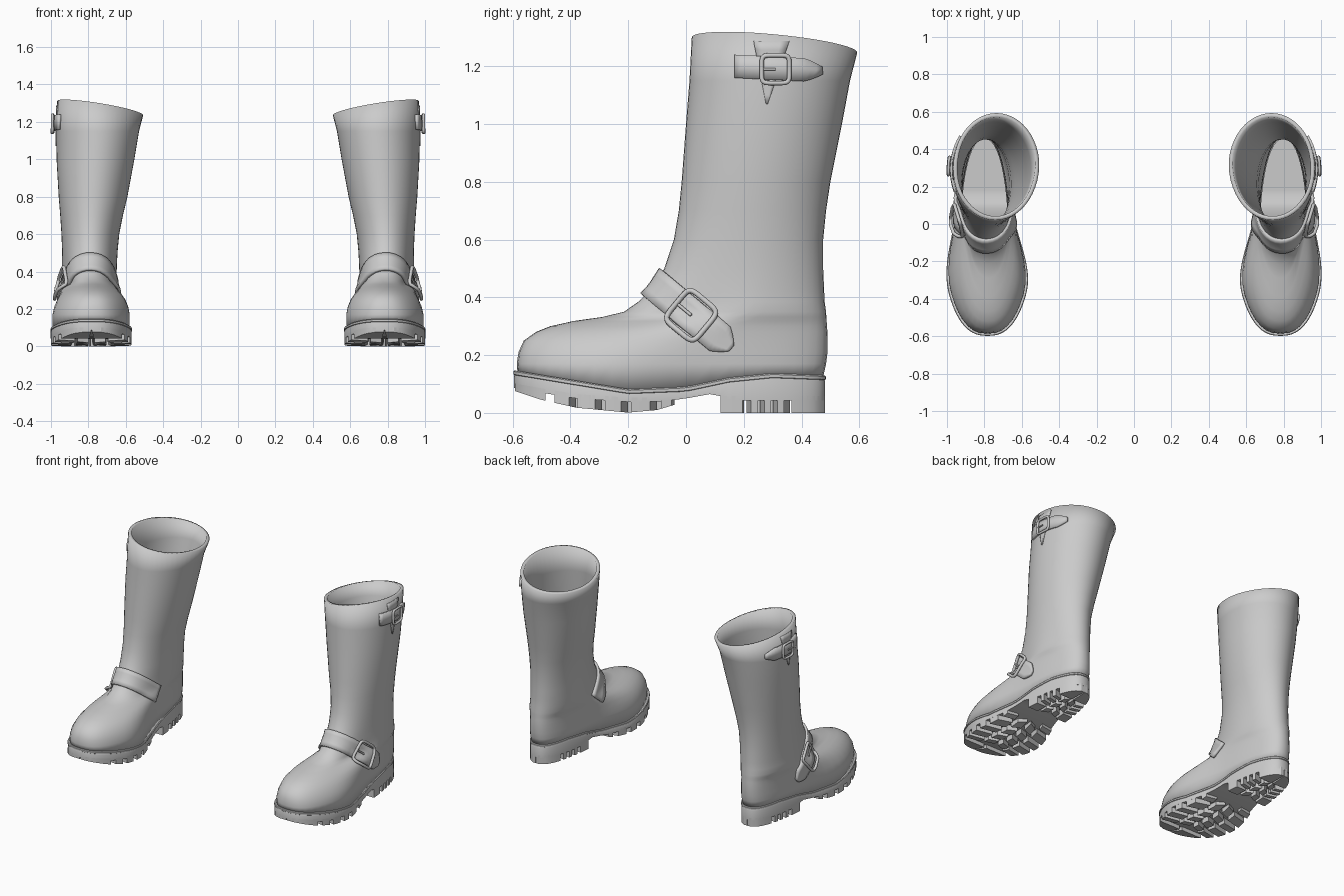
import bpy, bmesh, math
from mathutils import Vector
from mathutils.bvhtree import BVHTree

if "Cube" in bpy.data.objects:
    bpy.data.objects.remove(bpy.data.objects["Cube"])

grey = bpy.data.materials.new("boot_grey")
grey.diffuse_color = (0.6, 0.6, 0.6, 1)
grey.use_nodes = True
grey.node_tree.nodes["Principled BSDF"].inputs["Base Color"].default_value = grey.diffuse_color
N = 48


def lerp(a, b, t):
    return a + (b - a) * t


def table(pts, v):
    """Piecewise-linear lookup."""
    for (a, p), (b, q) in zip(pts, pts[1:]):
        if v <= b:
            return lerp(p, q, max(0, (v - a) / (b - a)))
    return pts[-1][1]


def mirrored(ob):
    ob.data.materials.append(grey)
    m = ob.modifiers.new("pair", 'MIRROR')
    m.use_mirror_merge = False
    return ob


def make(name, verts, faces, angle=35, thick=0, offset=0):
    me = bpy.data.meshes.new(name)
    me.from_pydata([tuple(v) for v in verts], [], faces)
    for p in me.polygons:
        p.use_smooth = True
    me.set_sharp_from_angle(angle=math.radians(angle))
    ob = bpy.data.objects.new(name, me)
    bpy.context.collection.objects.link(ob)
    if thick:
        s = ob.modifiers.new("thickness", 'SOLIDIFY')
        s.thickness, s.offset = thick, offset
    return mirrored(ob)


def section(c, s, yf, yb, wf, wh, cf, ch, p):
    """Point of a foot-shaped outline; c = 1 at the toe, -1 at the heel."""
    k = min(1, max(0, (c + 0.3) / 0.9))
    k = k * k * (3 - 2 * k)
    x = lerp(ch, cf, k) + math.copysign(abs(s) ** p, s) * lerp(wh, wf, k)
    return x, (yf + yb) / 2 - c * (yb - yf) / 2


def ring(n, *args):
    return [section(math.cos(2 * math.pi * i / n), math.sin(2 * math.pi * i / n), *args)
            for i in range(n)]


def loft_faces(rows, n):
    return [(r * n + i, r * n + (i + 1) % n, (r + 1) * n + (i + 1) % n, (r + 1) * n + i)
            for r in range(rows - 1) for i in range(n)]


def welt(y):
    return table([(-.6, .148), (-.4, .115), (-.2, .082), (0, .09), (.15, .122), (.3, .137), (.48, .13)], y)


def plate(y):
    return table([(-.6, .088), (-.5, .07), (-.38, .05), (-.2, .038), (-.08, .04), (0, .05),
                  (.11, .07), (.125, .043), (.48, .043)], y)


def tread(y):
    return 0 if y > .1 else table([(-.6, .078), (-.5, .045), (-.38, .018), (-.2, .001), (-.1, .01), (0, .04)], y)


# Upper: z, front y, back y, fore half width, heel half width, fore x, heel x
rings = [
    (None, -.583, .474, .232, .148, .783, .80), (.17, -.586, .485, .232, .152, .783, .80),
    (.21, -.58, .49, .222, .152, .782, .80), (.25, -.562, .49, .20, .152, .78, .80),
    (.28, -.52, .49, .175, .152, .78, .80), (.30, -.47, .488, .15, .152, .78, .80),
    (.318, -.39, .487, .127, .152, .78, .80), (.332, -.29, .486, .12, .152, .78, .80),
    (.35, -.215, .485, .125, .152, .785, .80), (.385, -.165, .48, .132, .15, .79, .797),
    (.43, -.12, .478, .138, .149, .79, .795), (.5, -.075, .475, .145, .149, .79, .793),
    (.6, -.042, .475, .153, .155, .788, .79), (.7, -.025, .485, .167, .168, .782, .783),
    (.8, -.015, .50, .183, .184, .775, .775), (1.0, 0, .54, .208, .208, .762, .762),
    (1.15, .012, .568, .221, .221, .75, .75), ("rim", .02, .593, .23, .23, .741, .735)]
verts = []
for j, (z, *a) in enumerate(rings):
    for x, y in ring(N, *a, lerp(.8, 1, min(1, j / 12))):
        h = welt(y) - .01 if z is None else 1.275 + .16 * (x - .74) - .09 * (y - .3) if z == "rim" else z
        verts.append(Vector((x, y, h)))
faces = loft_faces(len(rings), N)
make("boot_upper", verts, faces, 60, .022, -1)
tree = BVHTree.FromPolygons(verts, faces)

# Sole wall with welt lip, and the bottom plate
OUT = (-.598, .484, .245, .155, .783, .80, .8)
M = 96
sole = []
for inset, lvl in ((.02, 0), (.004, 0), (0, -.004), (0, -.014), (.004, -.016), (.002, -.022), (.002, None)):
    a = (OUT[0] + inset, OUT[1] - inset, OUT[2] - inset, OUT[3] - inset) + OUT[4:]
    sole += [(x, y, plate(y) if lvl is None else welt(y) + lvl) for x, y in ring(M, *a)]
b = 6 * M
faces = [f[::-1] for f in loft_faces(7, M)]
faces += [(b + i, b + i + 1, b + M - i - 1, b + (M - i) % M) for i in range(M // 2)]
faces = [tuple(dict.fromkeys(f)) for f in faces]
make("sole", sole, faces)

# Tread lugs: prisms hanging from the plate
lug_v, lug_f = [], []


def edge(y, side, frac=1.0):
    c = max(-1, min(1, ((OUT[0] + OUT[1]) / 2 - y) / ((OUT[1] - OUT[0]) / 2)))
    s = math.sqrt(1 - c * c)
    xo, xi = section(c, s, *OUT)[0], section(c, -s, *OUT)[0]
    return (xo + xi) / 2 + side * frac * ((xo - xi) / 2 - .002)


def lug(poly):
    o, n = len(lug_v), len(poly)
    lug_v.extend((x, y, plate(y + (.02 if .1 < y < .14 else 0)) + .015) for x, y in poly)
    lug_v.extend((x, y, tread(y)) for x, y in poly)
    lug_f.append(tuple(range(o + n, o + 2 * n)))
    lug_f.extend((o + i, o + (i + 1) % n, o + n + (i + 1) % n, o + n + i) for i in range(n))


def lug_pair(y0, y1, f0, f1, slant):
    for side in (-1, 1):
        ys = [lerp(y0, y1, i / 6) for i in range(7)]
        lug([(edge(y, side, f1), y) for y in ys] +
            [(edge(y, side, f0), y + slant) for y in reversed(ys)])


for y0, y1 in ((-.455, -.405), (-.375, -.315), (-.28, -.225), (-.19, -.125)):
    lug_pair(y0, y1, .5, 1, .025)
    lug_pair(y0 + .045, y1 + .045, .08, .38, .025)
lug_pair(-.592, -.487, .06, 1, 0)
lug_pair(-.085, -.05, .55, 1, .01)
lug_pair(.12, .195, .5, 1, 0)
for y0, y1 in ((.225, .25), (.272, .295), (.317, .34)):
    lug_pair(y0, y1, .5, 1, -.015)
for y0 in (.13, .21, .29):
    lug_pair(y0, y0 + .05, .08, .38, .02)
lug_pair(.365, .481, .06, 1, 0)
make("tread_lugs", lug_v, lug_f, 20)


# Fittings that follow the upper's surface
def on_side(y, z, off):
    hit, nor, _, _ = tree.ray_cast(Vector((2, y, z)), Vector((-1, 0, 0)))
    return hit + Vector((off, 0, 0))


def sheet(name, rows, thick):
    n = len(rows[0])
    make(name, [p for r in rows for p in r],
         [(r * n + i, r * n + i + 1, (r + 1) * n + i + 1, (r + 1) * n + i)
          for r in range(len(rows) - 1) for i in range(n - 1)], 40, thick)


def tube(name, pts, radius, cyclic):
    cu = bpy.data.curves.new(name, 'CURVE')
    cu.dimensions, cu.bevel_depth, cu.bevel_resolution, cu.use_fill_caps = '3D', radius, 2, True
    sp = cu.splines.new('POLY')
    sp.points.add(len(pts) - 1)
    for q, p in zip(sp.points, pts):
        q.co = (*p, 1)
    sp.use_cyclic_u = cyclic
    ob = bpy.data.objects.new(name, cu)
    bpy.context.collection.objects.link(ob)
    mirrored(ob)


def buckle(name, cy, cz, along, across, u, v, r, off):
    """Rounded square frame plus prong; u and v are its axes in the side view."""
    def at(a, b):
        return on_side(cy + a * u[0] + b * v[0], cz + a * u[1] + b * v[1], off)
    def sq(t):
        return math.copysign(abs(t) ** .35, t)
    angs = [2 * math.pi * (i + .5) / 32 for i in range(32)]
    tube(name + "_frame", [at(along * sq(math.cos(t)), across * sq(math.sin(t))) for t in angs], r, True)
    tube(name + "_prong", [at(along, 0), at(along * .5, 0), at(0, 0)], r * .6, False)


# Instep strap wrapping over the foot, with a pointed outer end
nv, dv = Vector((0, .64, .77)), Vector((0, -.77, .64))
rows = []
for i in range(34):
    phi = lerp(-.14, 2.45, i / 33)
    half = .055 * min(1, (.12 + i / 4.5)) ** .7
    out = Vector((math.cos(phi), 0, 0)) + dv * math.sin(phi)
    row = []
    for w in (-1, -.5, 0, .5, 1):
        o = Vector((.79, .14, .238)) + nv * (w * half)
        hit, nor, _, _ = tree.ray_cast(o + out, -out)
        row.append(hit + out * .008)
    rows.append(row)
sheet("instep_strap", rows, .018)
buckle("instep_buckle", .018, .338, .066, .07, (-.77, .64), (.64, .77), .0095, .026)

# Shaft strap, its buckle and the V gusset behind it
rows = []
for i in range(15):
    y = lerp(.17, .47, i / 14)
    half = .04 * min(1, .2 + (14 - i) / 3.5) ** .7
    rows.append([on_side(y, lerp(1.2, 1.185, i / 14) + w * half, .007) for w in (-1, 0, 1)])
sheet("shaft_strap", rows, .014)
buckle("shaft_buckle", .31, 1.19, .048, .048, (-1, 0), (0, 1), .008, .024)
rows = []
for i in range(8):
    t = i / 7
    rows.append([on_side(lerp(lerp(.234, .277, t), lerp(.358, .283, t), k / 4), lerp(1.288, 1.07, t), .002)
                 for k in range(5)])
sheet("shaft_gusset", rows, .006)
